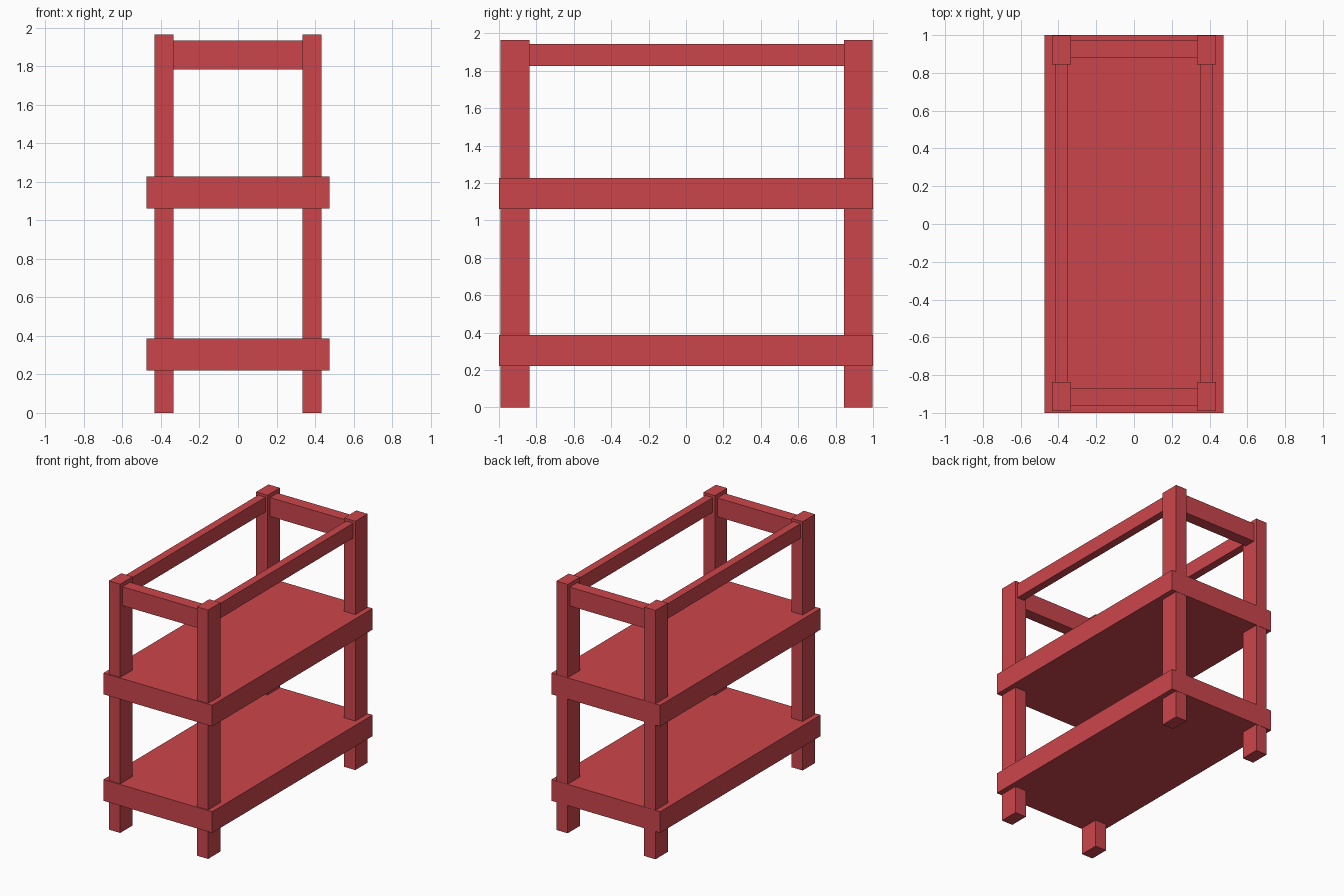
import bpy

if "Cube" in bpy.data.objects:
    bpy.data.objects.remove(bpy.data.objects["Cube"])

paint = bpy.data.materials.new("red_paint")
paint.diffuse_color = (0.60, 0.06, 0.07, 1)
paint.use_nodes = True
paint.node_tree.nodes["Principled BSDF"].inputs["Base Color"].default_value = paint.diffuse_color


def box(name, x, y, z):
    """Add a box from (min, max) pairs on each axis."""
    bpy.ops.mesh.primitive_cube_add(size=1)
    ob = bpy.context.object
    ob.name = name
    spans = (x, y, z)
    centre = [(a + b) / 2 for a, b in spans]
    size = [b - a for a, b in spans]
    for v in ob.data.vertices:
        v.co = [c + s * k for c, s, k in zip(centre, size, v.co)]
    ob.data.materials.append(paint)
    return ob


# Shelves
box("lower_shelf", (-0.475, 0.475), (-1, 1), (0.22, 0.387))
box("upper_shelf", (-0.475, 0.475), (-1, 1), (1.06, 1.227))

# Corner posts and the long top rails between them
for side, s in (("left", -1), ("right", 1)):
    post_x = sorted((s * 0.334, s * 0.433))
    box(f"front_{side}_post", post_x, (-0.991, -0.836), (0, 1.963))
    box(f"back_{side}_post", post_x, (0.844, 0.998), (0, 1.963))
    box(f"{side}_top_rail", sorted((s * 0.352, s * 0.415)),
        (-0.84, 0.85), (1.826, 1.943))

# Short top rails across the ends
box("front_top_rail", (-0.338, 0.338), (-0.964, -0.87), (1.783, 1.932))
box("back_top_rail", (-0.338, 0.338), (0.878, 0.971), (1.783, 1.932))
